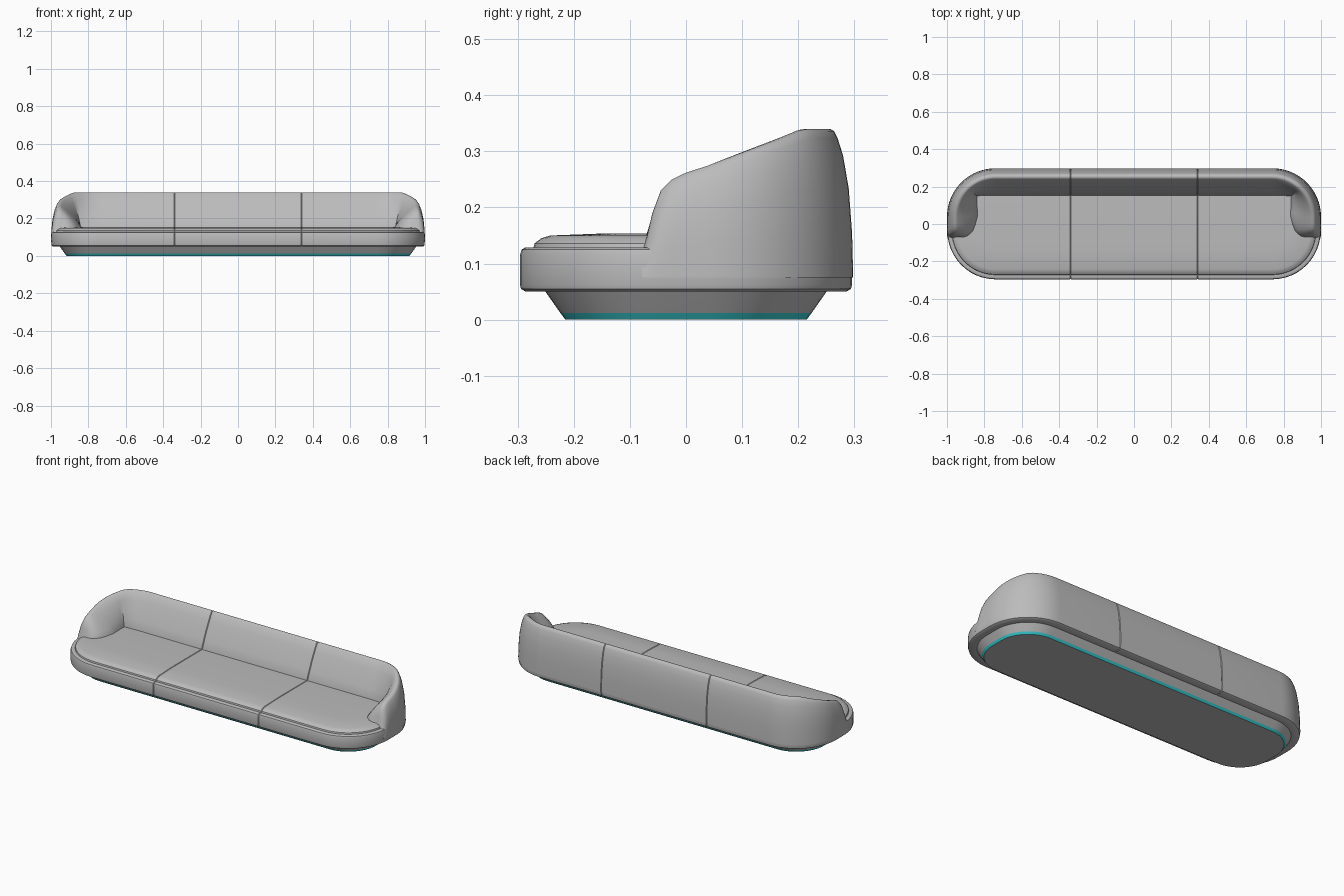
import bpy, bmesh
from math import sin, cos, pi
from mathutils import Vector

if "Cube" in bpy.data.objects:
    bpy.data.objects.remove(bpy.data.objects["Cube"])

HALF_X, HALF_Y, RADIUS = 1.0, 0.298, 0.26
CX, CY = HALF_X - RADIUS, HALF_Y - RADIUS


def material(name, color):
    m = bpy.data.materials.new(name)
    m.use_nodes = True
    m.diffuse_color = color
    m.node_tree.nodes["Principled BSDF"].inputs["Base Color"].default_value = color
    return m


grey = material("light grey fabric", (0.5, 0.5, 0.5, 1))
teal = material("teal trim", (0.04, 0.62, 0.66, 1))


def ring(inset, z, steps=12):
    """Rounded rectangle, inset from the sofa outline."""
    pts = []
    for q, (sx, sy) in enumerate([(1, 1), (-1, 1), (-1, -1), (1, -1)]):
        for i in range(steps + 1):
            a = (q + i / steps) * pi / 2
            r = RADIUS - inset
            pts.append(Vector((sx * CX + r * cos(a), sy * CY + r * sin(a), z)))
    return pts


def loft(bm, rows, closed):
    """Skin neighbouring rows with quads and cap both ends."""
    vs = [[bm.verts.new(p) for p in row] for row in rows]
    n = len(vs[0])
    for a, b in zip(vs, vs[1:]):
        for i in range(n if closed else n - 1):
            j = (i + 1) % n
            bm.faces.new((a[i], a[j], b[j], b[i]))
    bm.faces.new(vs[0])
    bm.faces.new(vs[-1])
    bmesh.ops.recalc_face_normals(bm, faces=bm.faces)


def seams(bm, x0=0.34, width=0.003, depth=0.003):
    """Press narrow seams across the upholstery."""
    for s in (-x0, x0):
        for x in (s - width, s, s + width):
            bmesh.ops.bisect_plane(bm, geom=bm.verts[:] + bm.edges[:] + bm.faces[:],
                                   plane_co=(x, 0, 0), plane_no=(1, 0, 0))
        bm.normal_update()
        moves = [(v, v.normal.copy()) for v in bm.verts if abs(v.co.x - s) < 1e-4]
        for v, n in moves:
            v.co -= n * depth


def finish(bm, name, mats, angle=0.6):
    me = bpy.data.meshes.new(name)
    bm.to_mesh(me)
    bm.free()
    ob = bpy.data.objects.new(name, me)
    bpy.context.collection.objects.link(ob)
    for m in mats:
        me.materials.append(m)
    bpy.ops.object.select_all(action="DESELECT")
    ob.select_set(True)
    bpy.context.view_layer.objects.active = ob
    bpy.ops.object.shade_smooth_by_angle(angle=angle)
    return ob


# Flared plinth with a teal strip around its foot
bm = bmesh.new()
loft(bm, [ring(0.083, 0), ring(0.074, 0.012), ring(0.046, 0.052)], True)
for f in bm.faces:
    if f.calc_center_median().z < 0.012 and abs(f.normal.z) < 0.9:
        f.material_index = 1
finish(bm, "plinth", [grey, teal])

# Seat body with a raised cushion top
bm = bmesh.new()
seat_profile = [(0.045, 0.05), (0.012, 0.05), (0.004, 0.055), (0.002, 0.062),
                (0.002, 0.115), (0.005, 0.125), (0.012, 0.129), (0.026, 0.128),
                (0.028, 0.136), (0.04, 0.145), (0.056, 0.15), (0.16, 0.154)]
loft(bm, [ring(i, z) for i, z in seat_profile], True)
seams(bm)
finish(bm, "seat", [grey])

# Wraparound backrest: arm height by depth
ARM_TOP = [(-0.078, 0.125), (-0.07, 0.147), (-0.06, 0.19), (-0.045, 0.23),
           (-0.025, 0.25), (0, 0.262), (0.1, 0.294), (0.2, 0.325), (0.245, 0.34)]


def top_height(y):
    for (y0, z0), (y1, z1) in zip(ARM_TOP, ARM_TOP[1:]):
        if y <= y1:
            return z0 + (z1 - z0) * (y - y0) / (y1 - y0)
    return ARM_TOP[-1][1]


# Wall profile: share of the height, inset from the outline
WALL = [(0, 0), (0.3, 0.002), (0.6, 0.008), (0.82, 0.018), (0.94, 0.028),
        (0.985, 0.034), (1, 0.041), (1, 0.05), (0.98, 0.057)]


def section(outer, normal, foot):
    top, low = top_height(outer.y), 0.075
    pts = []
    for f, inset in WALL:
        p = outer - normal * inset
        pts.append(Vector((p.x, p.y, low + f * (top - low))))
    start = pts[-1].copy()
    end = Vector((foot[0], foot[1], min(0.148, start.z)))
    for k in range(1, 5):
        p = start.lerp(end, k / 4)
        p.z += 0.01 * sin(k / 4 * pi) * min(1, (top - 0.125) / 0.1)
        pts.append(p)
    pts.append(Vector((end.x, end.y, low)))
    return pts


# Rounded arm nose, then corner, then straight back
half = []
for y, fx, fy in [(-0.078, 0.95, -0.078), (-0.07, 0.91, -0.073), (-0.06, 0.89, -0.065),
                  (-0.045, 0.873, -0.053), (-0.025, 0.857, -0.035), (0, 0.843, 0)]:
    drop = max(0, -CY - y)
    x = CX + (RADIUS ** 2 - drop ** 2) ** 0.5
    half.append(section(Vector((x, y, 0)), Vector((1, 0, 0)), (fx, fy)))
CORNER = Vector((0.84, 0.15))
for i in range(17):
    t = i / 16
    n = Vector((cos(t * pi / 2), sin(t * pi / 2), 0))
    if t < 0.5:
        foot = Vector((0.832, 0.045)).lerp(CORNER, t * 2)
    else:
        foot = CORNER.lerp(Vector((0.72, 0.15)), t * 2 - 1)
    half.append(section(Vector((CX, CY, 0)) + n * RADIUS, n, foot))
mirrored = [[Vector((-p.x, p.y, p.z)) for p in s] for s in reversed(half)]
bm = bmesh.new()
loft(bm, half + mirrored, False)
seams(bm)
finish(bm, "backrest", [grey], 0.7)
